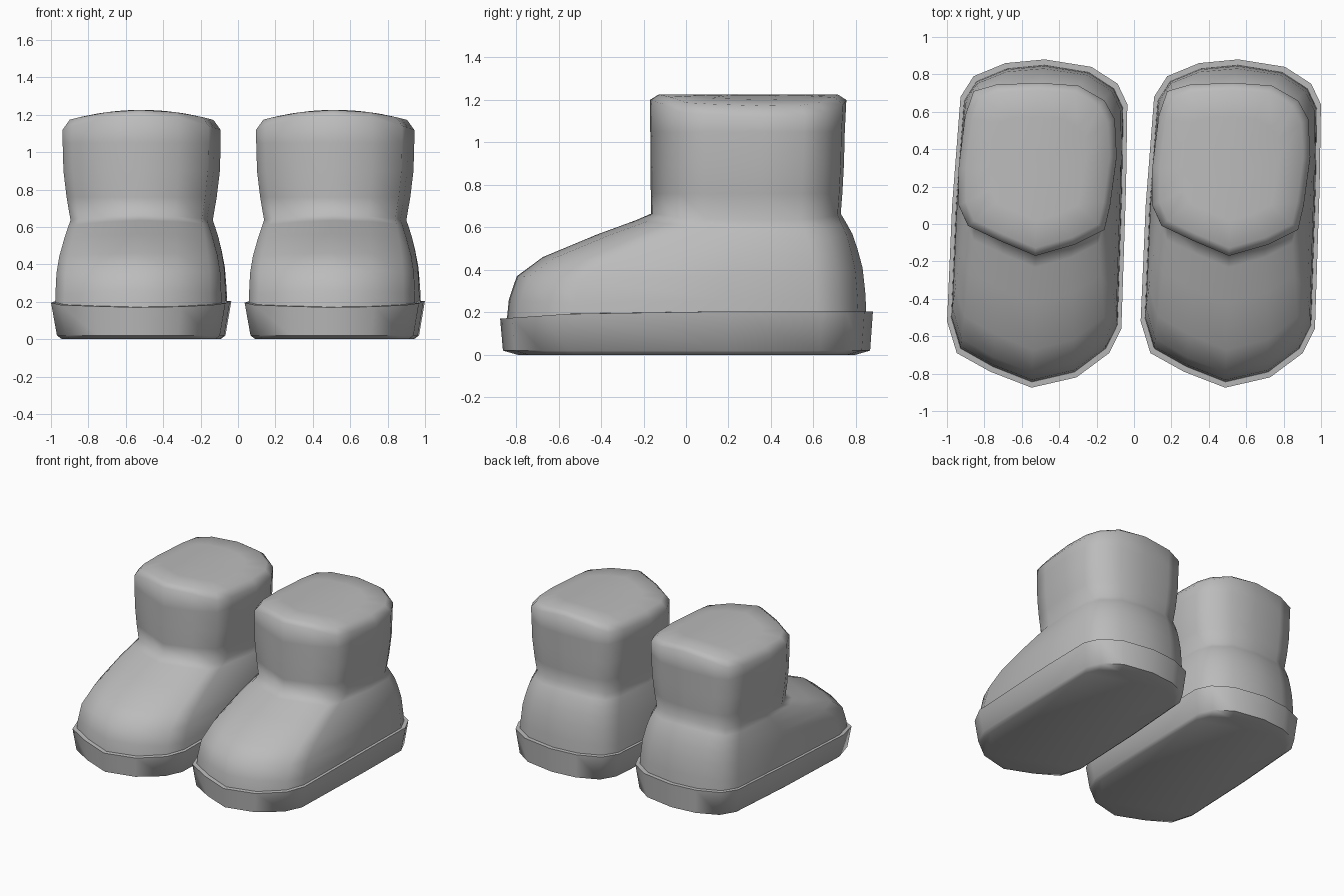
import bpy, bmesh, math
from mathutils import Vector

if "Cube" in bpy.data.objects:
    bpy.data.objects.remove(bpy.data.objects["Cube"])

grey = bpy.data.materials.new("soft grey")
grey.use_nodes = True
COLOUR = (0.5, 0.5, 0.5, 1)
grey.diffuse_color = COLOUR
grey.node_tree.nodes["Principled BSDF"].inputs["Base Color"].default_value = COLOUR

# Matching outlines, both starting at the front tip
SOLE = [(-.03, -.875), (-.25, -.79), (-.43, -.69), (-.482, -.52), (-.455, .1), (-.41, .68),
        (-.34, .79), (-.17, .86), (.04, .88), (.29, .84), (.43, .75), (.482, .64),
        (.475, .2), (.45, -.56), (.385, -.69), (.21, -.82)]
SHAFT = [(-.01, -.17), (-.2, -.09), (-.37, -.01), (-.42, .1), (-.42, .3), (-.385, .58),
         (-.34, .71), (-.22, .745), (.01, .755), (.22, .74), (.36, .66), (.415, .56),
         (.425, .36), (.39, .1), (.36, -.03), (.2, -.11)]


def scaled(outline, sx, sy, cy=0.0):
    return [(x * sx, cy + (y - cy) * sy) for x, y in outline]


def lift(outline, height):
    return [Vector((x, y, height(x, y))) for x, y in outline]


def loft(name, rings, caps, angle, offset):
    """Skin a stack of equal rings; caps lists the ring indices to close."""
    bm = bmesh.new()
    rows = [[bm.verts.new(p) for p in ring] for ring in rings]
    for low, high in zip(rows, rows[1:]):
        for i in range(len(low)):
            j = (i + 1) % len(low)
            bm.faces.new((low[i], low[j], high[j], high[i]))
    for c in caps:
        bm.faces.new(rows[c])
    # Clockwise outlines stacked upward face inward
    bmesh.ops.reverse_faces(bm, faces=bm.faces[:])
    for c in caps:
        bmesh.ops.recalc_face_normals(bm, faces=bm.faces[:])
    mesh = bpy.data.meshes.new(name)
    bm.to_mesh(mesh)
    bm.free()
    mesh.materials.append(grey)
    obj = bpy.data.objects.new(name, mesh)
    obj.location.x = offset
    bpy.context.collection.objects.link(obj)
    bpy.ops.object.select_all(action="DESELECT")
    obj.select_set(True)
    bpy.context.view_layer.objects.active = obj
    bpy.ops.object.shade_smooth_by_angle(angle=math.radians(angle))


def rim(x, y):
    # The sole edge dips slightly toward the toe
    return .17 + .035 * min(1, max(0, (y + .88) / .5))


def sole_rings():
    return [lift(scaled(SOLE, .88, .905), lambda x, y: 0),
            lift(scaled(SOLE, .935, .985), lambda x, y: .02),
            lift(SOLE, rim),
            lift(scaled(SOLE, .95, .965), rim),
            lift(scaled(SOLE, .94, .955), lambda x, y: rim(x, y) - .03)]


def upper_rings():
    base = scaled(SOLE, .955, .965)
    ankle = scaled(SHAFT, .9, .965, .0)
    rings = [lift(base, lambda x, y: rim(x, y) - .015)]
    # Each foot ring: blend and height at the toe, then at the heel
    for tf, zf, tb, zb in ((.015, .26, .04, .29), (.07, .37, .15, .41), (.25, .46, .35, .5),
                           (.62, .565, .55, .57), (.9, .635, .78, .62)):
        ring = []
        for (bx, by), (ax, ay) in zip(base, ankle):
            s = min(1, max(0, (by + .85) / 1.5))
            t = tf + (tb - tf) * s
            ring.append(Vector((bx + (ax - bx) * t, by + (ay - by) * t,
                                zf + (zb - zf) * s - .12 * bx * bx)))
        rings.append(ring)
    rings.append(lift(ankle, lambda x, y: .665 - .2 * x * x))
    # Shaft, flaring a little above the ankle
    for z, sx, sy in ((.76, .95, .975), (.9, .99, .985), (1.05, 1, .99)):
        rings.append(lift(scaled(SHAFT, sx, sy), lambda x, y: z))
    # Domed closed top
    rings.append(lift(SHAFT, lambda x, y: 1.2 - .45 * x * x))
    for k in (.91, .6, .25):
        rings.append(lift(scaled(SHAFT, k, k, .3), lambda x, y: 1.226 - .36 * x * x))
    return rings


for side, offset in (("right", -.5175), ("left", .5175)):
    loft(side + "_boot_sole", sole_rings(), [0], 60, offset)
    loft(side + "_boot_upper", upper_rings(), [-1], 95, offset)
